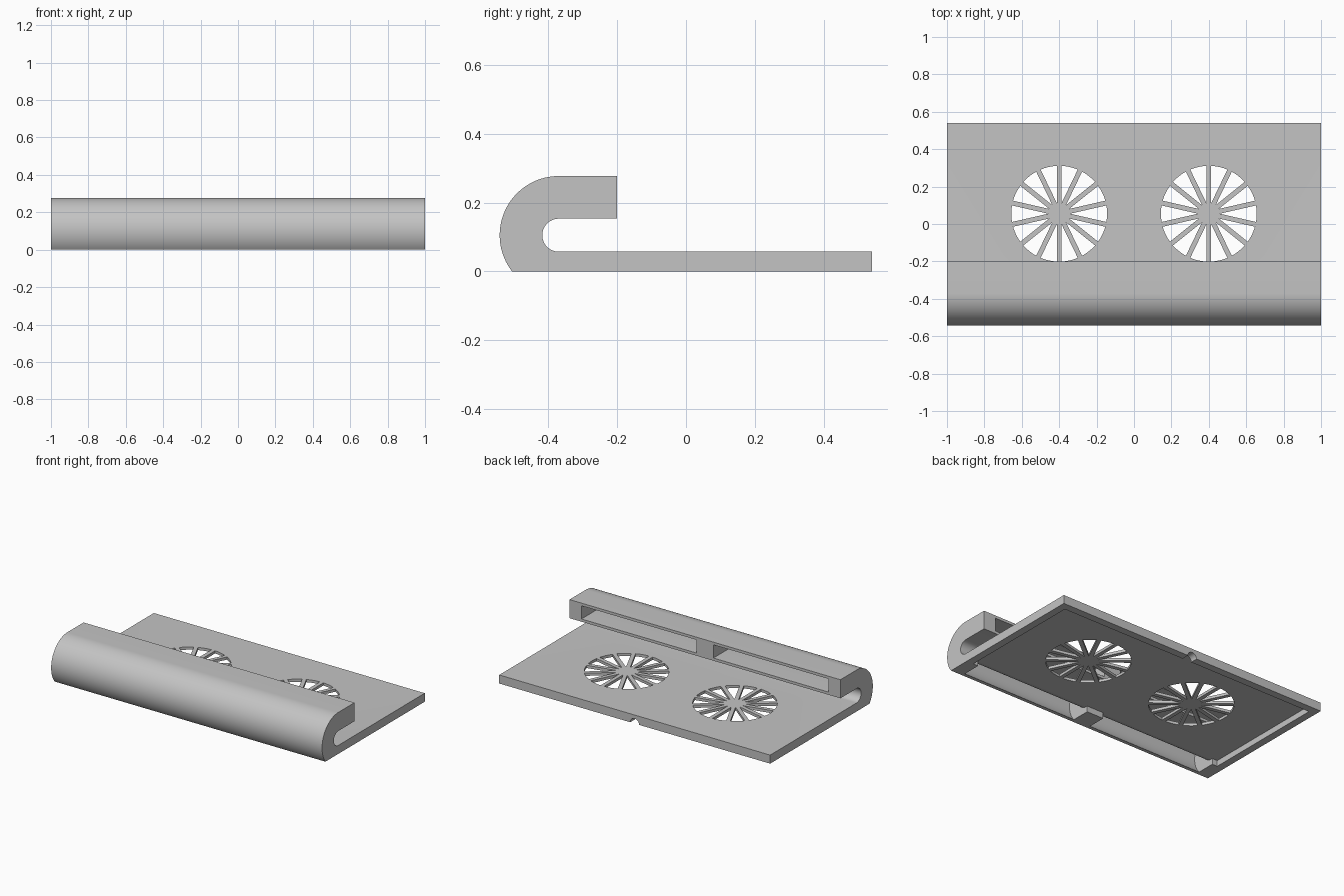
import bpy, bmesh
from math import sin, cos, pi, radians, sqrt, asin

if "Cube" in bpy.data.objects:
    bpy.data.objects.remove(bpy.data.objects["Cube"])

grey = bpy.data.materials.new("light grey plastic")
grey.use_nodes = True
colour = (0.55, 0.55, 0.55, 1)
grey.diffuse_color = colour
grey.node_tree.nodes["Principled BSDF"].inputs["Base Color"].default_value = colour

# Key dimensions
BEND_Y, BEND_Z = -0.37, 0.105      # axis of the folded front
R_OUT, R_IN, WALL = 0.172, 0.048, 0.018
BACK, LIP = 0.541, -0.2
CEILING = BEND_Z - R_IN - WALL


def arc(cx, cy, r, a, b, n):
    """Points on an arc from a to b degrees."""
    steps = [radians(a + (b - a) * i / n) for i in range(n + 1)]
    return [(cx + r * cos(t), cy + r * sin(t)) for t in steps]


def add_prism(bm, points, low, high, place):
    """Extrude a closed outline between two depths."""
    ends = [[bm.verts.new(place(u, v, d)) for u, v in points] for d in (low, high)]
    for ring in ends:
        bm.faces.new(ring)
    n = len(points)
    for i in range(n):
        j = (i + 1) % n
        bm.faces.new((ends[0][i], ends[0][j], ends[1][j], ends[1][i]))


def make(name, prisms):
    bm = bmesh.new()
    for p in prisms:
        add_prism(bm, *p)
    bmesh.ops.recalc_face_normals(bm, faces=bm.faces)
    mesh = bpy.data.meshes.new(name)
    bm.to_mesh(mesh)
    bm.free()
    mesh.materials.append(grey)
    obj = bpy.data.objects.new(name, mesh)
    bpy.context.collection.objects.link(obj)
    return obj


def along_x(u, v, d):
    return (d, u, v)


def along_y(u, v, d):
    return (u, d, v)


def along_z(u, v, d):
    return (u, v, d)


# Body: flat plate folded over at the front
foot = 180 + math_deg if (math_deg := asin(BEND_Z / R_OUT) * 180 / pi) else 180
outline = [(LIP, BEND_Z + R_OUT)]
outline += arc(BEND_Y, BEND_Z, R_OUT, 90, foot, 36)
outline += [(BACK, 0), (BACK, BEND_Z - R_IN)]
outline += arc(BEND_Y, BEND_Z, R_IN, 270, 90, 28)
outline += [(LIP, BEND_Z + R_IN)]
body = make("cooling_stand", [(outline, -1, 1, along_x)])

# Shallow recess under the plate
recess = [(-0.95, -0.36), (0.95, -0.36), (0.95, 0.491), (-0.95, 0.491)]
recess_cut = make("recess_cutter", [(recess, -0.1, CEILING, along_z)])

# Two air ducts round the fold, divided in the middle
r_big, r_small = R_OUT - WALL, R_IN + WALL
duct = [(LIP + 0.05, BEND_Z + r_big)]
duct += arc(BEND_Y, BEND_Z, r_big, 90, 228, 36)
duct += [(-0.35, -0.05), (-0.35, CEILING)]
duct += arc(BEND_Y, BEND_Z, r_small, 270, 90, 28)
duct += [(LIP + 0.05, BEND_Z + r_small)]
duct_cut = make("duct_cutter", [(duct, 0.0625, 0.912, along_x),
                                (duct, -0.912, -0.0625, along_x)])

# Fan grilles: wedge openings between straight spokes
SPOKES, FAN_R, HALF = 14, 0.256, 0.013
slots = []
for cx in (-0.4, 0.4):
    for i in range(SPOKES):
        mid = 360 * i / SPOKES
        half_angle = 180 / SPOKES - asin(HALF / FAN_R) * 180 / pi
        tip = HALF / sin(pi / SPOKES)
        wedge = [(cx + tip * cos(radians(mid)), 0.055 + tip * sin(radians(mid)))]
        wedge += arc(cx, 0.055, FAN_R, mid - half_angle, mid + half_angle, 6)
        slots.append((wedge, 0.01, 0.1, along_z))
grille_cut = make("grille_cutter", slots)

# Cable notch in the back rim
notch_cut = make("notch_cutter", [(arc(0, 0, 0.033, 0, 345, 23), 0.46, 0.6, along_y)])

# Cut the openings
bpy.context.view_layer.objects.active = body
for cutter in (duct_cut, recess_cut, grille_cut, notch_cut):
    mod = body.modifiers.new(cutter.name, "BOOLEAN")
    mod.operation = "DIFFERENCE"
    mod.solver = "EXACT"
    mod.object = cutter
    bpy.ops.object.modifier_apply(modifier=mod.name)
    bpy.data.objects.remove(cutter)

bpy.ops.object.select_all(action="DESELECT")
body.select_set(True)
bpy.ops.object.shade_smooth_by_angle(angle=radians(30))
